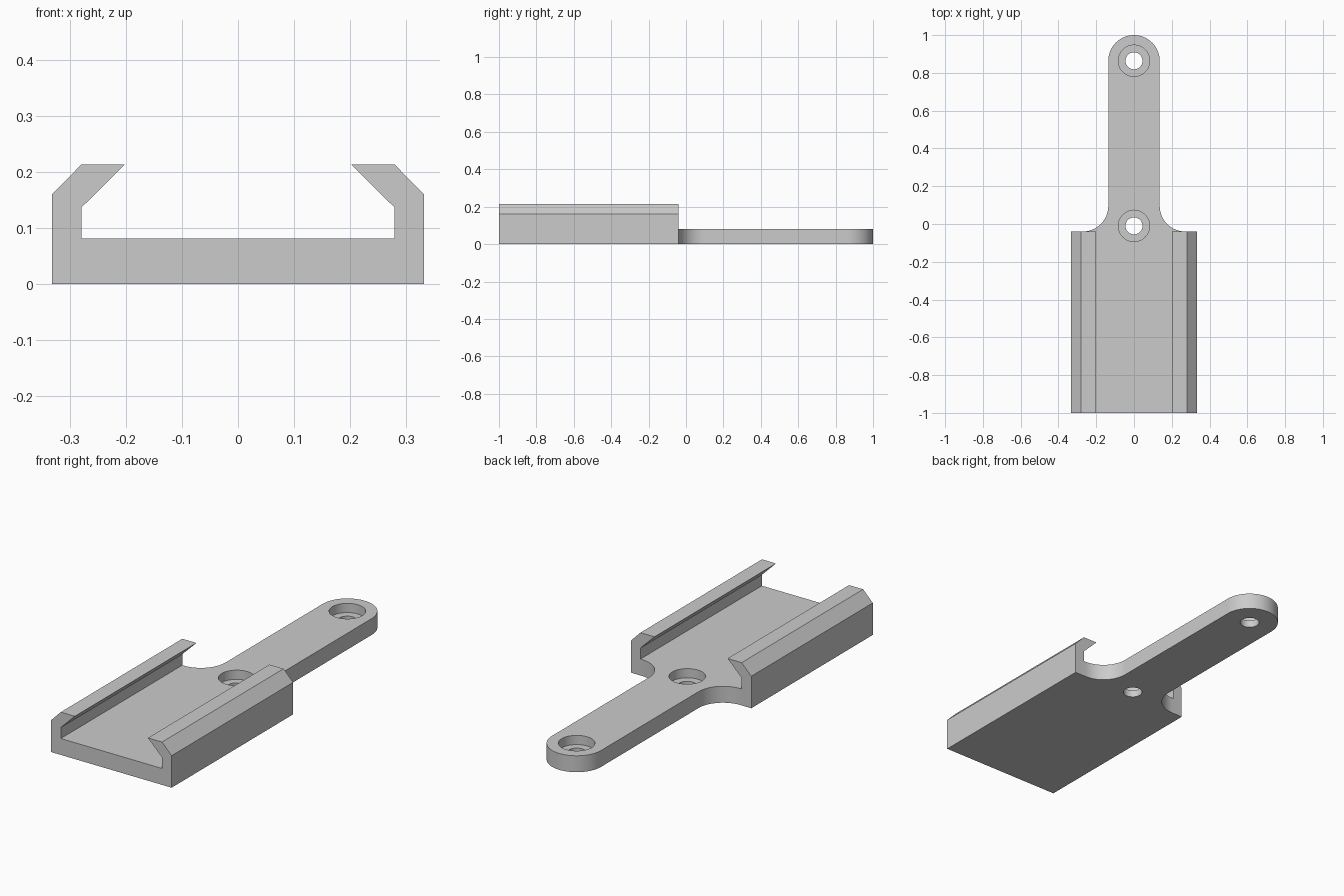
import bpy, bmesh, math
from mathutils import Vector

cube = bpy.data.objects.get("Cube")
if cube:
    bpy.data.objects.remove(cube, do_unlink=True)

grey = bpy.data.materials.new("plain grey")
grey.use_nodes = True
grey.diffuse_color = (0.6, 0.6, 0.6, 1)
grey.node_tree.nodes["Principled BSDF"].inputs["Base Color"].default_value = (0.6, 0.6, 0.6, 1)

THICK = 0.082     # plate thickness
TRAY_END = -0.04  # back edge of the tray
ARM = 0.136       # arm half width, end radius and fillet radius
END_Y = 1 - ARM


def prism(name, points, direction):
    """Extrude a closed outline along a vector."""
    bm = bmesh.new()
    face = bm.faces.new([bm.verts.new(p) for p in points])
    ext = bmesh.ops.extrude_face_region(bm, geom=[face])
    verts = [g for g in ext["geom"] if isinstance(g, bmesh.types.BMVert)]
    bmesh.ops.translate(bm, verts=verts, vec=Vector(direction))
    bmesh.ops.recalc_face_normals(bm, faces=bm.faces)
    mesh = bpy.data.meshes.new(name)
    bm.to_mesh(mesh)
    bm.free()
    mesh.materials.append(grey)
    obj = bpy.data.objects.new(name, mesh)
    bpy.context.collection.objects.link(obj)
    return obj


def arc(cx, cy, r, start, end, steps):
    angles = [math.radians(start + (end - start) * i / steps) for i in range(steps + 1)]
    return [(cx + r * math.cos(a), cy + r * math.sin(a)) for a in angles]


def combine(target, other, operation):
    mod = target.modifiers.new(other.name, "BOOLEAN")
    mod.operation = operation
    mod.solver = "EXACT"
    mod.object = other
    bpy.context.view_layer.objects.active = target
    bpy.ops.object.modifier_apply(modifier=mod.name)
    bpy.data.objects.remove(other, do_unlink=True)


# Channel tray with hooked side rails
half = [(0.333, 0), (0.333, 0.16), (0.28, 0.214), (0.202, 0.214), (0.28, 0.137), (0.28, THICK)]
section = half + [(-x, z) for x, z in reversed(half)]
holder = prism("mounting_tray", [(x, -1, z) for x, z in section], (0, 1 + TRAY_END, 0))

# Rounded arm with concave fillets where it meets the tray
side = [(2 * ARM, -0.3)] + arc(2 * ARM, TRAY_END + ARM, ARM, 270, 180, 16)
outline = side + arc(0, END_Y, ARM, 0, 180, 40) + [(-x, y) for x, y in reversed(side)]
arm = prism("arm", [(x, y, 0) for x, y in outline], (0, 0, THICK))
combine(holder, arm, "UNION")

# Counterbored screw holes
for y in (END_Y, -0.01):
    for radius, bottom in ((0.045, -0.1), (0.083, 0.036)):
        ring = arc(0, y, radius, 0, 360, 48)[:-1]
        cutter = prism("hole_cutter", [(px, py, bottom) for px, py in ring], (0, 0, 0.3))
        cutter.hide_render = True
        combine(holder, cutter, "DIFFERENCE")

# Merge coplanar faces, then smooth the curved walls only
bm = bmesh.new()
bm.from_mesh(holder.data)
bmesh.ops.remove_doubles(bm, verts=bm.verts, dist=0.0001)
bmesh.ops.dissolve_limit(bm, angle_limit=0.01, verts=bm.verts, edges=bm.edges)
bm.to_mesh(holder.data)
bm.free()
bpy.ops.object.select_all(action="DESELECT")
holder.select_set(True)
bpy.context.view_layer.objects.active = holder
bpy.ops.object.shade_smooth_by_angle(angle=math.radians(25))
